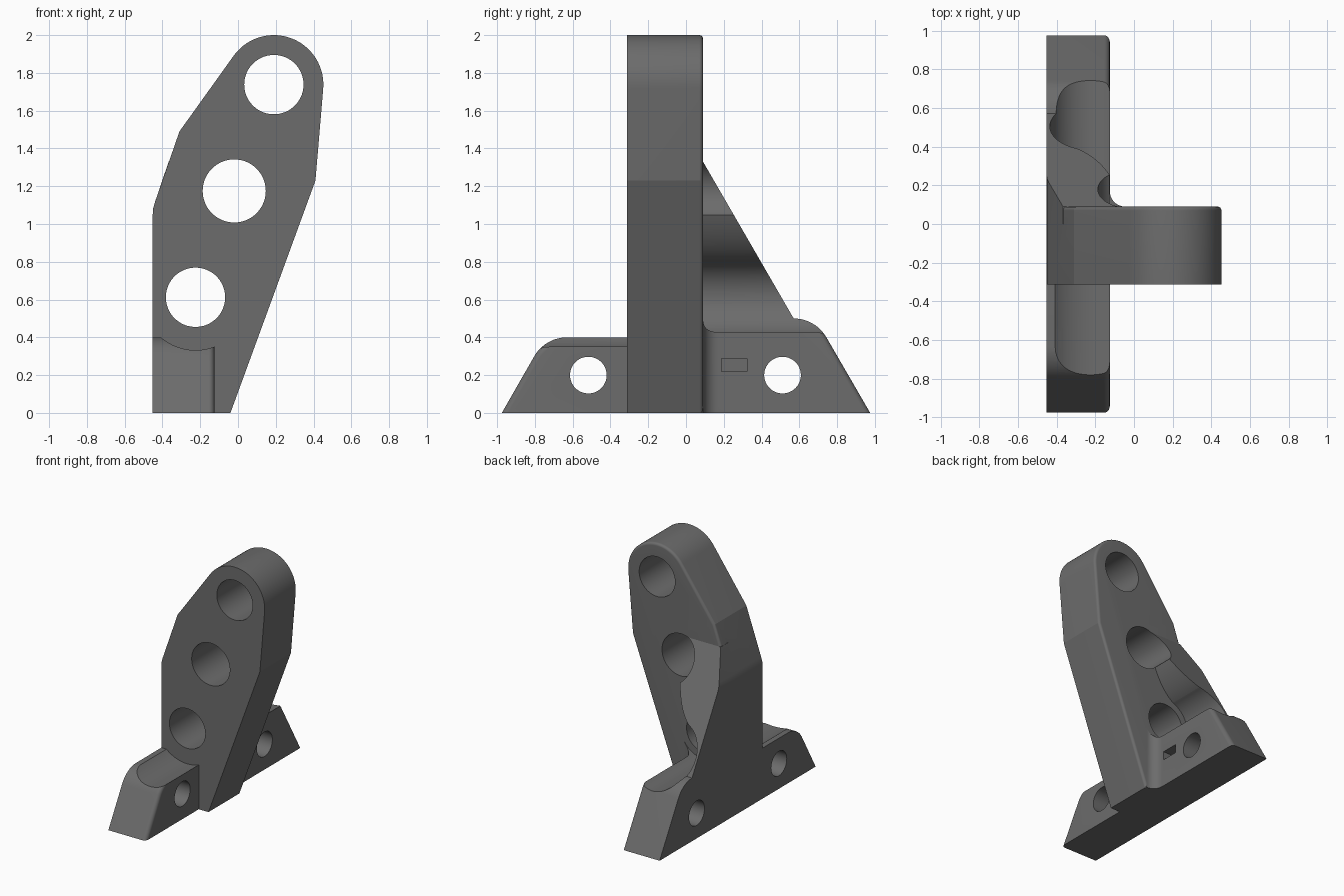
import bpy, bmesh, math
from mathutils import Vector

if "Cube" in bpy.data.objects:
    bpy.data.objects.remove(bpy.data.objects["Cube"])

grey = bpy.data.materials.new("dark_grey")
grey.diffuse_color = (0.15, 0.15, 0.15, 1)
grey.use_nodes = True
grey.node_tree.nodes["Principled BSDF"].inputs["Base Color"].default_value = grey.diffuse_color
XL, XR = -0.452, -0.125          # base thickness in x
Y0, Y1 = -0.312, 0.09            # plate thickness in y


def arc(cx, cy, r, a0, a1, n):
    return [(cx + r * math.cos(math.radians(a0 + (a1 - a0) * i / n)),
             cy + r * math.sin(math.radians(a0 + (a1 - a0) * i / n))) for i in range(n + 1)]


def prism(name, pts, axis, lo, hi, bevel=0, clip=None):
    """Extrude a closed profile along an axis; optionally round the far outline or clip by a plane."""
    place = {'x': lambda p, d: (d, p[0], p[1]),
             'y': lambda p, d: (p[0], d, p[1]),
             'z': lambda p, d: (p[0], p[1], d)}[axis]
    k = 'xyz'.index(axis)
    bm = bmesh.new()
    a = [bm.verts.new(place(p, lo)) for p in pts]
    b = [bm.verts.new(place(p, hi)) for p in pts]
    bm.faces.new(a)
    bm.faces.new(b)
    n = len(pts)
    for i in range(n):
        bm.faces.new((a[i], a[(i + 1) % n], b[(i + 1) % n], b[i]))
    bmesh.ops.recalc_face_normals(bm, faces=bm.faces[:])
    if bevel:
        edges = [e for e in bm.edges if all(abs(v.co[k] - hi) < 1e-5 for v in e.verts)
                 and max(v.co.z for v in e.verts) > 1e-4]
        bmesh.ops.bevel(bm, geom=edges, offset=bevel, segments=8, profile=0.5, affect='EDGES')
    if clip:
        cut = bmesh.ops.bisect_plane(bm, geom=bm.verts[:] + bm.edges[:] + bm.faces[:],
                                     plane_co=clip[0], plane_no=clip[1], clear_outer=True)
        bmesh.ops.holes_fill(bm, edges=[e for e in bm.edges if e.is_boundary])
        bmesh.ops.recalc_face_normals(bm, faces=bm.faces[:])
    me = bpy.data.meshes.new(name)
    bm.to_mesh(me)
    bm.free()
    me.materials.append(grey)
    ob = bpy.data.objects.new(name, me)
    bpy.context.collection.objects.link(ob)
    return ob


def rod(name, c, r, axis, lo, hi):
    return prism(name, arc(c[0], c[1], r, 0, 360 - 360 / 72, 71), axis, lo, hi)


def combine(target, other, op):
    m = target.modifiers.new(op, 'BOOLEAN')
    m.operation, m.object, m.solver = op, other, 'EXACT'
    bpy.context.view_layer.objects.active = target
    bpy.ops.object.modifier_apply(modifier=m.name)
    bpy.data.objects.remove(other, do_unlink=True)


# Foot rail with rounded shoulders, taller behind the plate
rail = [(-0.975, 0), (0.975, 0)] + arc(0.57, 0.30, 0.2, 30, 90, 12) + [(0, 0.5), (0, 0.4)] \
    + arc(-0.63, 0.20, 0.2, 90, 150, 12)
body = prism("bracket", rail, 'x', XL, XR, bevel=0.03)

# Sloping gusset behind the plate with a swept inner edge
p, q, r = Vector((-0.33, 0.79)), Vector((-0.20, 0.857)), Vector((-0.125, 1.05))
sweep = [tuple(p * (1 - t) ** 2 + q * 2 * t * (1 - t) + r * t * t) for t in [i / 16 for i in range(17)]]
left_edge = [(-0.44, 1.115), (-0.45, 1.08), (XL, 1.04)]
gusset = prism("gusset", [(XL, 0.25), (-0.3, 0.25), (-0.3, 0.7)] + sweep
               + [(-0.04, 1.1), (-0.04, 1.33), (-0.367, 1.33)] + left_edge, 'y', 0, 0.9,
               clip=((0, 0.09, 1.33), (0, 0.83, 0.48)))
combine(body, gusset, 'UNION')

# Concave fillet between rail and plate
fillet = prism("fillet", [(-0.2, 0), (-0.2, 0.17)] + arc(-0.045, 0.17, 0.08, 180, 270, 12)
               + [(-0.045, 0)], 'z', 0, 0.6)
combine(body, fillet, 'UNION')

# Round clearance channels around the lower bore
low, mid, top = (-0.225, 0.612), (-0.02, 1.175), (0.19, 1.738)
combine(body, rod("front_channel", low, 0.28, 'y', -1.2, -0.25), 'DIFFERENCE')
combine(body, rod("back_channel", low, 0.21, 'y', 0.05, 1.2), 'DIFFERENCE')

# Upright plate
outline = [(XL, 0), (-0.04, 0), (0.41, 1.23)] + arc(*top, 0.262, -5, 144.7, 36) \
    + [(-0.31, 1.49)] + left_edge
combine(body, prism("plate", outline, 'y', Y0, Y1, bevel=0.02), 'UNION')

# Three large bores through the plate
for c, rad in ((low, 0.157), (mid, 0.167), (top, 0.157)):
    combine(body, rod("bore", c, rad, 'y', -1.3, 1.3), 'DIFFERENCE')

# Two cross bolt holes through the rail
for y in (-0.517, 0.511):
    combine(body, rod("bolt_hole", (y, 0.2), 0.097, 'x', -1, 1), 'DIFFERENCE')

# Small slot on the inner side of the rail
slot = prism("slot", [(0.187, 0.22), (0.322, 0.22), (0.322, 0.288), (0.187, 0.288)], 'x', -0.23, 0)
combine(body, slot, 'DIFFERENCE')

bpy.ops.object.select_all(action='DESELECT')
body.select_set(True)
bpy.context.view_layer.objects.active = body
bpy.ops.object.shade_smooth_by_angle(angle=math.radians(14))
